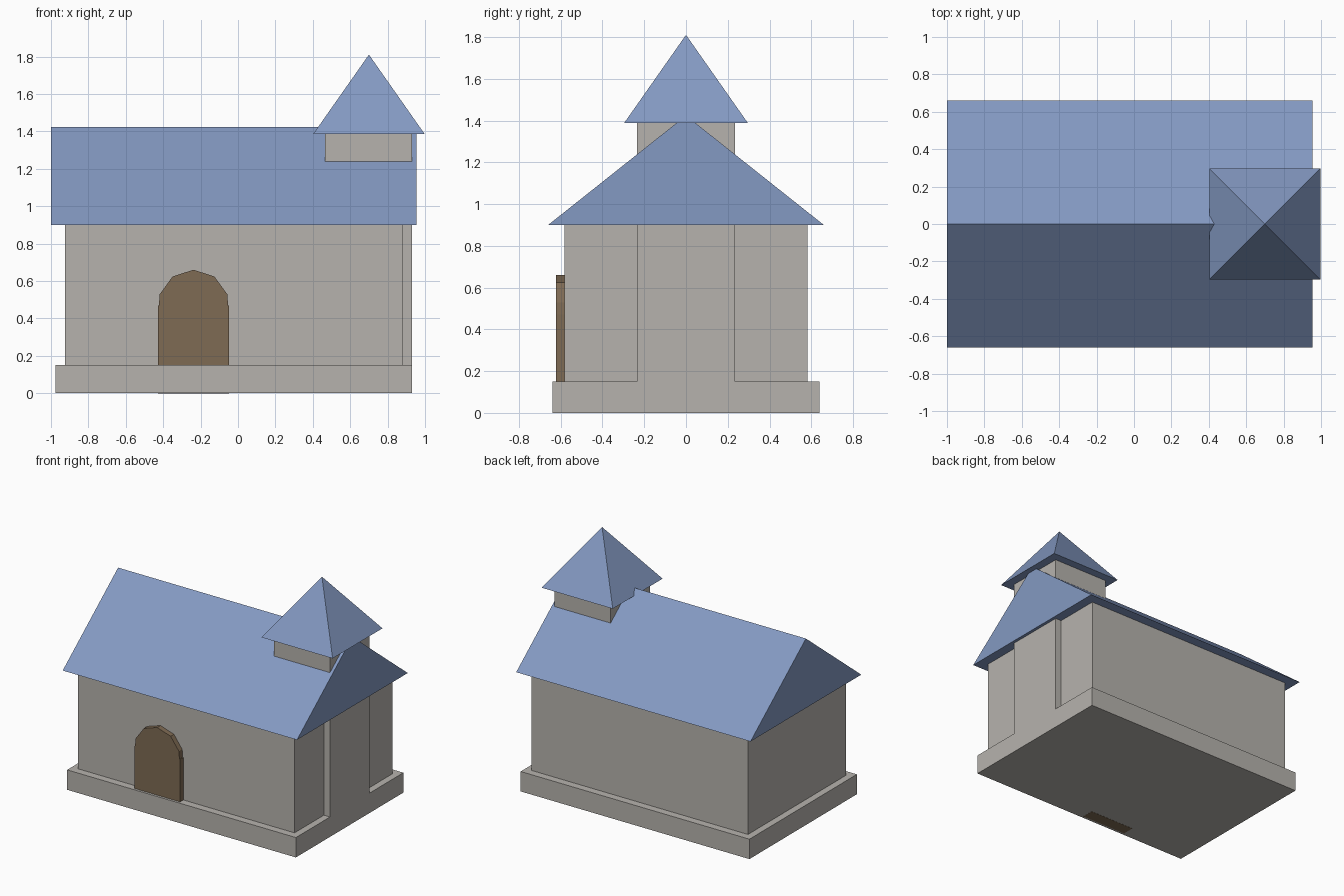
import bpy, math

if "Cube" in bpy.data.objects:
    bpy.data.objects.remove(bpy.data.objects["Cube"])


def material(name, rgb):
    m = bpy.data.materials.new(name)
    m.diffuse_color = (*rgb, 1)
    m.use_nodes = True
    m.node_tree.nodes["Principled BSDF"].inputs["Base Color"].default_value = m.diffuse_color
    return m


STONE = material("grey stone", (0.47, 0.45, 0.42))
BLUE = material("blue slate", (0.23, 0.32, 0.54))
WOOD = material("brown wood", (0.21, 0.145, 0.087))


def mesh(name, verts, faces, mat):
    me = bpy.data.meshes.new(name)
    me.from_pydata(verts, [], faces)
    me.materials.append(mat)
    ob = bpy.data.objects.new(name, me)
    bpy.context.collection.objects.link(ob)
    return ob


def box(name, x, y, z, mat):
    verts = [(a, b, c) for c in z for a, b in
             ((x[0], y[0]), (x[1], y[0]), (x[1], y[1]), (x[0], y[1]))]
    faces = [(3, 2, 1, 0), (4, 5, 6, 7)]
    faces += [(i, (i + 1) % 4, (i + 1) % 4 + 4, i + 4) for i in range(4)]
    return mesh(name, verts, faces, mat)


# Stone plinth, hall and bell tower
box("plinth", (-0.977, 0.931), (-0.64, 0.64), (0, 0.15), STONE)
box("hall_walls", (-0.925, 0.88), (-0.583, 0.583), (0.15, 0.9), STONE)
box("bell_tower", (0.465, 0.931), (-0.234, 0.234), (0.15, 1.39), STONE)

# Gabled roof with closed ends
x0, x1, w, eave, ridge = -1.0, 0.954, 0.66, 0.9, 1.424
mesh("main_roof",
     [(x0, -w, eave), (x0, w, eave), (x0, 0, ridge),
      (x1, -w, eave), (x1, w, eave), (x1, 0, ridge)],
     [(0, 2, 1), (3, 4, 5), (0, 1, 4, 3), (0, 3, 5, 2), (1, 2, 5, 4)], BLUE)

# Pyramid spire
cx, r, low, top = 0.7, 0.297, 1.387, 1.81
mesh("spire_roof",
     [(cx - r, -r, low), (cx + r, -r, low), (cx + r, r, low), (cx - r, r, low), (cx, 0, top)],
     [(3, 2, 1, 0)] + [(i, (i + 1) % 4, 4) for i in range(4)], BLUE)

# Door: a slab with a ten-sided arch head
dx, dz, radius, front, back = -0.238, 0.47, 0.19, -0.622, -0.53
box("door_slab", (dx - radius, dx + radius), (front, back), (-0.001, dz), WOOD)
angles = [math.radians(a) for a in (18, 54, 90, 126, 162)]
profile = [(dx + 0.185, dz)]
profile += [(dx + radius * math.cos(a), dz + radius * math.sin(a)) for a in angles]
profile += [(dx - 0.185, dz)]
n = len(profile)
mesh("door_arch",
     [(px, front, pz) for px, pz in profile] + [(px, back, pz) for px, pz in profile],
     [tuple(reversed(range(n))), tuple(range(n, 2 * n))]
     + [(i, (i + 1) % n, (i + 1) % n + n, i + n) for i in range(n)], WOOD)
